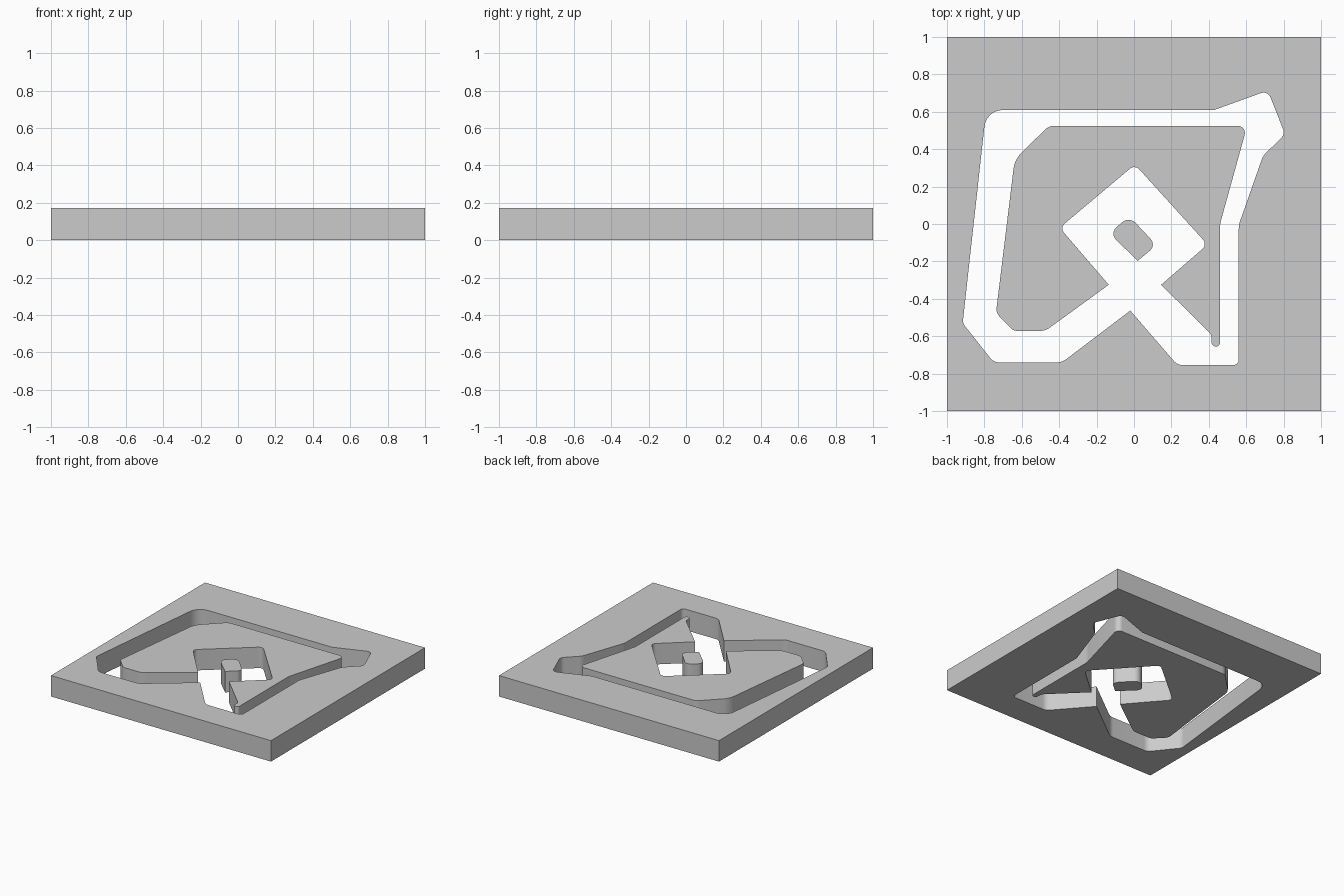
import bpy, math
from mathutils import Vector

if "Cube" in bpy.data.objects:
    bpy.data.objects.remove(bpy.data.objects["Cube"])

HEIGHT = 0.172


def rounded(corners, steps=6):
    """Turn (x, y, tangent length) corners into an outline with arc corners."""
    out = []
    n = len(corners)
    for i, (x, y, t) in enumerate(corners):
        p = Vector((x, y))
        if t == 0:
            out.append(p)
            continue
        a = (Vector(corners[i - 1][:2]) - p).normalized()
        b = (Vector(corners[(i + 1) % n][:2]) - p).normalized()
        half = a.angle(b) / 2
        centre = p + (a + b).normalized() * (t / math.cos(half))
        start, end = p + a * t - centre, p + b * t - centre
        sweep = start.angle(end)
        for k in range(steps + 1):
            f = k / steps
            out.append(centre + (start * math.sin((1 - f) * sweep)
                                 + end * math.sin(f * sweep)) / math.sin(sweep))
    return out


def slab(name, *outlines):
    """Extruded plate; outlines after the first are holes."""
    curve = bpy.data.curves.new(name, 'CURVE')
    curve.dimensions = '2D'
    curve.fill_mode = 'BOTH'
    curve.extrude = HEIGHT / 2
    for pts in outlines:
        s = curve.splines.new('POLY')
        s.points.add(len(pts) - 1)
        for sp, p in zip(s.points, pts):
            sp.co = (p.x, p.y, 0, 1)
        s.use_cyclic_u = True
    ob = bpy.data.objects.new(name, curve)
    ob.location.z = HEIGHT / 2
    bpy.context.collection.objects.link(ob)
    bpy.ops.object.select_all(action='DESELECT')
    ob.select_set(True)
    bpy.context.view_layer.objects.active = ob
    bpy.ops.object.convert(target='MESH')
    ob = bpy.context.object
    bpy.ops.object.mode_set(mode='EDIT')
    bpy.ops.mesh.select_all(action='SELECT')
    bpy.ops.mesh.remove_doubles(threshold=0.0002)
    bpy.ops.mesh.normals_make_consistent(inside=False)
    bpy.ops.object.mode_set(mode='OBJECT')
    bpy.ops.object.shade_smooth_by_angle(angle=math.radians(20))
    return ob


square = [(-1, -1, 0), (1, -1, 0), (1, 1, 0), (-1, 1, 0)]

# Outer edge of the looping channel
channel = [(-0.79, 0.61, 0.09), (0.43, 0.61, 0), (0.715, 0.713, 0.038),
           (0.808, 0.48, 0.03), (0.69, 0.365, 0.02), (0.56, -0.005, 0.02),
           (0.56, -0.755, 0.03), (0.233, -0.755, 0.03), (-0.02, -0.463, 0),
           (-0.385, -0.74, 0.03), (-0.75, -0.74, 0.03), (-0.916, -0.53, 0.02)]

# Large island inside the channel
large = [(-0.455, 0.525, 0.03), (0.605, 0.525, 0.05), (0.46, 0, 0.02),
         (0.46, -0.655, 0.022), (0.415, -0.655, 0.022), (0.415, -0.592, 0.02),
         (0.145, -0.325, 0), (0.393, -0.11, 0.035), (0.005, 0.318, 0.035),
         (-0.397, -0.02, 0.035), (-0.135, -0.325, 0), (-0.475, -0.572, 0.03),
         (-0.645, -0.572, 0.025), (-0.738, -0.475, 0.025), (-0.638, 0.345, 0.05)]

# Small post in the inner loop
small = [(0.02, -0.197, 0), (0.12, -0.113, 0.045),
         (-0.025, 0.042, 0.05), (-0.132, -0.05, 0.05)]

slab("frame_plate", rounded(square), rounded(channel))
slab("large_island", rounded(large))
slab("centre_island", rounded(small))
